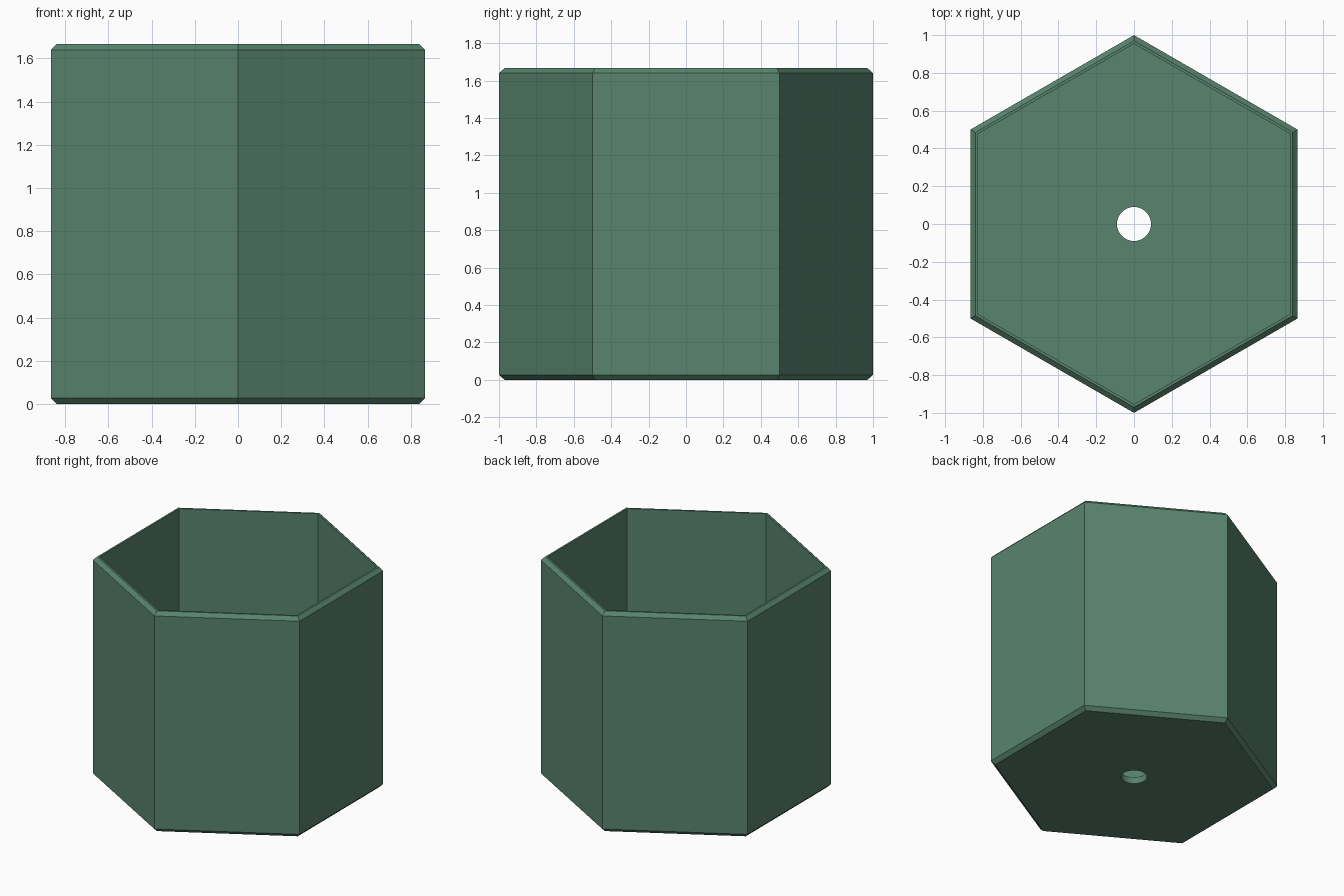
import bpy, bmesh, math

if "Cube" in bpy.data.objects:
    bpy.data.objects.remove(bpy.data.objects["Cube"])

SIDES, ARC = 6, 6            # hexagon sides, hole segments per side
HEIGHT, CHAMFER = 1.667, 0.027
OUTER, LIP, INNER = 1.0, 0.97, 0.954
FLOOR, HOLE = 0.05, 0.09

bm = bmesh.new()


def ring(radius, z, count):
    """Closed ring of vertices with a corner on the y axis."""
    return [bm.verts.new((radius * math.cos(math.pi / 2 + math.tau * i / count),
                          radius * math.sin(math.pi / 2 + math.tau * i / count), z))
            for i in range(count)]


def bridge(a, b):
    n = len(a)
    for i in range(n):
        j = (i + 1) % n
        bm.faces.new((a[i], a[j], b[j], b[i]))


def holed_plate(hexagon, circle):
    """Fill between the hexagon and the round hole, one face per side."""
    n = len(circle)
    for i in range(SIDES):
        arc = [circle[(i * ARC + k) % n] for k in range(ARC, -1, -1)]
        bm.faces.new([hexagon[i], hexagon[(i + 1) % SIDES]] + arc)


# Hexagonal shell: chamfered outside, lip, inside wall down to the floor
profile = [(LIP, 0), (OUTER, CHAMFER), (OUTER, HEIGHT - CHAMFER),
           (LIP, HEIGHT), (INNER, HEIGHT), (INNER, FLOOR)]
rings = [ring(r, z, SIDES) for r, z in profile]
for lower, upper in zip(rings, rings[1:]):
    bridge(lower, upper)

# Floor with round drain hole
hole_bottom = ring(HOLE, 0, SIDES * ARC)
hole_top = ring(HOLE, FLOOR, SIDES * ARC)
holed_plate(rings[0], hole_bottom)
holed_plate(rings[-1], hole_top)
bridge(hole_bottom, hole_top)

bmesh.ops.recalc_face_normals(bm, faces=bm.faces)
mesh = bpy.data.meshes.new("hexagonal_pot")
bm.to_mesh(mesh)
bm.free()

green = bpy.data.materials.new("muted_green")
green.diffuse_color = (0.098, 0.231, 0.156, 1)
green.use_nodes = True
green.node_tree.nodes["Principled BSDF"].inputs["Base Color"].default_value = green.diffuse_color
mesh.materials.append(green)

pot = bpy.data.objects.new("hexagonal_pot", mesh)
bpy.context.collection.objects.link(pot)
bpy.context.view_layer.objects.active = pot
pot.select_set(True)
bpy.ops.object.shade_smooth_by_angle(angle=math.radians(30))
